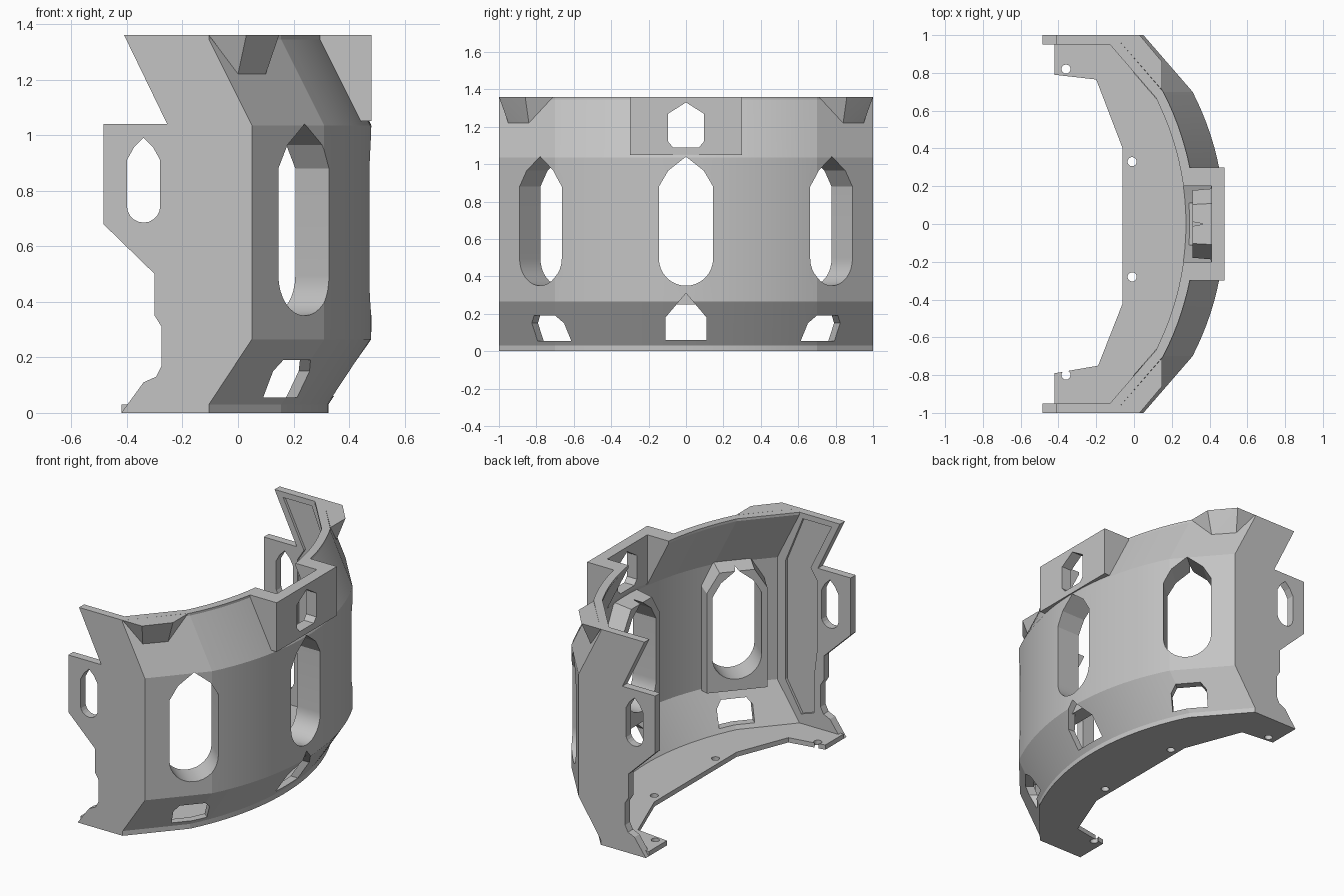
import bpy, bmesh, math
from mathutils import Matrix, Vector

cube = bpy.data.objects.get("Cube")
if cube:
    bpy.data.objects.remove(cube, do_unlink=True)

gray = bpy.data.materials.new("plain_gray")
gray.use_nodes = True
gray.diffuse_color = (0.55, 0.55, 0.55, 1)
gray.node_tree.nodes["Principled BSDF"].inputs["Base Color"].default_value = (0.55, 0.55, 0.55, 1)


def finish(bm, name):
    bmesh.ops.recalc_face_normals(bm, faces=bm.faces)
    mesh = bpy.data.meshes.new(name)
    bm.to_mesh(mesh)
    bm.free()
    mesh.materials.append(gray)
    obj = bpy.data.objects.new(name, mesh)
    bpy.context.collection.objects.link(obj)
    return obj


def prism(name, pts, axes, a, b, taper=1.0):
    """Extrude a 2D outline along the third local axis, from a to b."""
    bm = bmesh.new()
    mid = sum((Vector(p) for p in pts), Vector((0, 0))) / len(pts)
    rings = []
    for w, k in ((a, 1.0), (b, taper)):
        flat = [mid + (Vector(p) - mid) * k for p in pts]
        rings.append([bm.verts.new(axes @ Vector((p.x, p.y, w))) for p in flat])
    bm.faces.new(rings[0])
    bm.faces.new(rings[1][::-1])
    n = len(pts)
    for i in range(n):
        j = (i + 1) % n
        bm.faces.new((rings[0][i], rings[0][j], rings[1][j], rings[1][i]))
    return finish(bm, name)


def cut(obj, cutters):
    for c in cutters:
        c.hide_render = True
        mod = obj.modifiers.new("cut", "BOOLEAN")
        mod.operation = "DIFFERENCE"
        mod.solver = "EXACT"
        mod.object = c
        bpy.context.view_layer.objects.active = obj
        bpy.ops.object.modifier_apply(modifier=mod.name)


def axes_from(u, v, w, o=(0, 0, 0)):
    m = Matrix((u, v, w)).transposed().to_4x4()
    m.translation = Vector(o)
    return m


def mirrored(half):
    return half + [(-x, z) for x, z in reversed(half) if abs(x) > 1e-6]


def arc(cx, cy, r, start, end, n):
    angles = [math.radians(start + (end - start) * i / n) for i in range(n + 1)]
    return [(cx + r * math.cos(t), cy + r * math.sin(t)) for t in angles]


XY = Matrix.Identity(4)
XZ = axes_from((1, 0, 0), (0, 0, 1), (0, 1, 0))

# Plan curve: a flat facet at each end, a wide arc between
R = 1.526
STEPS = 24
plan = [Vector((0.05, -1))]
for i in range(STEPS + 1):
    y = -0.7 + 1.4 * i / STEPS
    plan.append(Vector((0.48 - R + math.sqrt(R * R - y * y), y)))
plan.append(Vector((0.05, 1)))
inner = []
for i, p in enumerate(plan):
    if i in (0, len(plan) - 1):
        inner.append(p - Vector((0.066, 0)))
    else:
        t = (plan[i + 1] - plan[i - 1]).normalized()
        inner.append(p - 0.05 * Vector((t.y, -t.x)))

# Curved wall, leaning inward at top and bottom
LEAN = 0.155
levels = [(0, LEAN), (0.03, LEAN), (0.265, 0), (1.035, 0), (1.345, LEAN), (1.36, LEAN)]
bm = bmesh.new()
loop = plan + inner[::-1]
rings = [[bm.verts.new((p.x - s, p.y, z)) for p in loop] for z, s in levels]
n = len(loop)
for lo, hi in zip(rings, rings[1:]):
    for i in range(n):
        j = (i + 1) % n
        bm.faces.new((lo[i], lo[j], hi[j], hi[i]))
for ring in (rings[0], rings[-1]):
    for i in range(len(plan) - 1):
        bm.faces.new((ring[i], ring[i + 1], ring[n - 2 - i], ring[n - 1 - i]))
wall = finish(bm, "curved_wall")

# Windows and their deep inner frames
window = mirrored([(0, 1.04), (0.095, 0.965), (0.145, 0.88)] + arc(0, 0.495, 0.145, 0, -90, 8))
surround = mirrored([(0.11, 1.05), (0.19, 0.92), (0.19, 0.25)])
peaked = mirrored([(0, 0.31), (0.11, 0.18), (0.11, 0.06)])
slot = mirrored([(0.075, 0.19), (0.108, 0.15), (0.108, 0.055)])
wall_cutters, parts = [], [wall]
for name, o, nrm, low in (("right", (0.24, -0.78, 0), (0.756, -0.655), slot),
                          ("middle", (0.48, 0, 0), (1, 0), peaked),
                          ("left", (0.24, 0.78, 0), (0.756, 0.655), slot)):
    ax = axes_from((-nrm[1], nrm[0], 0), (0, 0, 1), (-nrm[0], -nrm[1], 0), o)
    hole = prism("window_cutter", window, ax, -0.06, 0.3)
    frame = prism(name + "_window_frame", surround, ax, 0.04, 0.17, 0.94)
    cut(frame, [hole])
    wall_cutters += [hole, prism("vent_cutter", low, ax, -0.06, 0.35)]
    parts.append(frame)

# Raised box at the top centre, hollow toward the inside
box = prism("top_box", [(0.48, 1.05), (0.48, 1.36), (0.285, 1.36), (0.435, 1.05)], XZ, -0.3, 0.3)
hollow = prism("hollow_cutter", [(0.1, 1.052), (0.41, 1.052), (0.41, 1.5), (0.1, 1.5)], XZ, -0.2, 0.2)
YZ = axes_from((0, 1, 0), (0, 0, 1), (1, 0, 0))
port = prism("port_cutter", mirrored([(0, 1.33), (0.095, 1.27), (0.095, 1.12), (0.07, 1.09)]), YZ, 0.2, 0.6)
cut(box, [hollow, port])
wall_cutters += [hollow, port]
cut(wall, wall_cutters)
parts.append(box)

# End plates with a window and a recessed inner panel
plate_outline = [(-0.41, 1.36), (-0.255, 1.04), (-0.485, 1.04), (-0.485, 0.68), (-0.3, 0.5),
                 (-0.3, 0.35), (-0.275, 0.31), (-0.275, 0.17), (-0.295, 0.13), (-0.34, 0.11),
                 (-0.42, 0), (-0.125, 0), (-0.125, 0.03), (0.03, 0.265), (0.03, 1.035),
                 (-0.125, 1.345), (-0.125, 1.36)]
recess_outline = [(-0.35, 1.325), (-0.15, 1.325), (-0.03, 1.03), (-0.03, 0.28), (-0.14, 0.09),
                  (-0.23, 0.12), (-0.23, 0.36), (-0.25, 0.52), (-0.25, 0.96), (-0.205, 1.03)]
opening = [(x - 0.34, z) for x, z in
           mirrored([(0, 0.99), (0.035, 0.955), (0.06, 0.91)] + arc(0, 0.745, 0.06, 0, -90, 5))]
for side, s in (("right", -1), ("left", 1)):
    plate = prism(side + "_end_plate", plate_outline, XZ, s * 0.95, s)
    helpers = [prism("opening_cutter", opening, XZ, s * 0.8, s * 1.1),
               prism("recess_cutter", recess_outline, XZ, s * 0.9, s * 0.967)]
    cut(plate, helpers)
    wall_cutters += helpers
    parts.append(plate)

    # Wedge-shaped corner lug on the top rim
    bm = bmesh.new()
    for x, y, z in ((0, 0.95, 1.22), (0.1, 0.84, 1.22), (0.03, 1, 1.36), (0.148, 0.86, 1.36),
                    (0.148, 0.71, 1.36), (-0.105, 1, 1.36)):
        bm.verts.new((x, s * y, z))
    bmesh.ops.convex_hull(bm, input=bm.verts)
    parts.append(finish(bm, side + "_corner_lug"))

# Floor with screw holes
floor_edge = [(-0.42, 0.97), (-0.42, 0.79), (-0.2, 0.765), (-0.06, 0.4),
              (-0.06, -0.42), (-0.19, -0.75), (-0.42, -0.79), (-0.42, -0.97)]
floor_outline = floor_edge + [(p.x - LEAN - 0.02, p.y * 0.99) for p in plan]
base = prism("floor", floor_outline, XY, 0, 0.03)
holes = [prism("screw_cutter", arc(x, y, 0.024, 0, 345, 23), XY, -0.1, 0.1)
         for x, y in ((-0.36, 0.82), (-0.01, 0.33), (-0.01, -0.28), (-0.36, -0.8))]
cut(base, holes)
parts.append(base)

for c in set(wall_cutters + holes):
    bpy.data.objects.remove(c, do_unlink=True)

# Smooth the gentle curves and keep the creases
bpy.ops.object.select_all(action="DESELECT")
for p in parts:
    p.select_set(True)
bpy.context.view_layer.objects.active = wall
bpy.ops.object.shade_smooth_by_angle(angle=math.radians(12))
